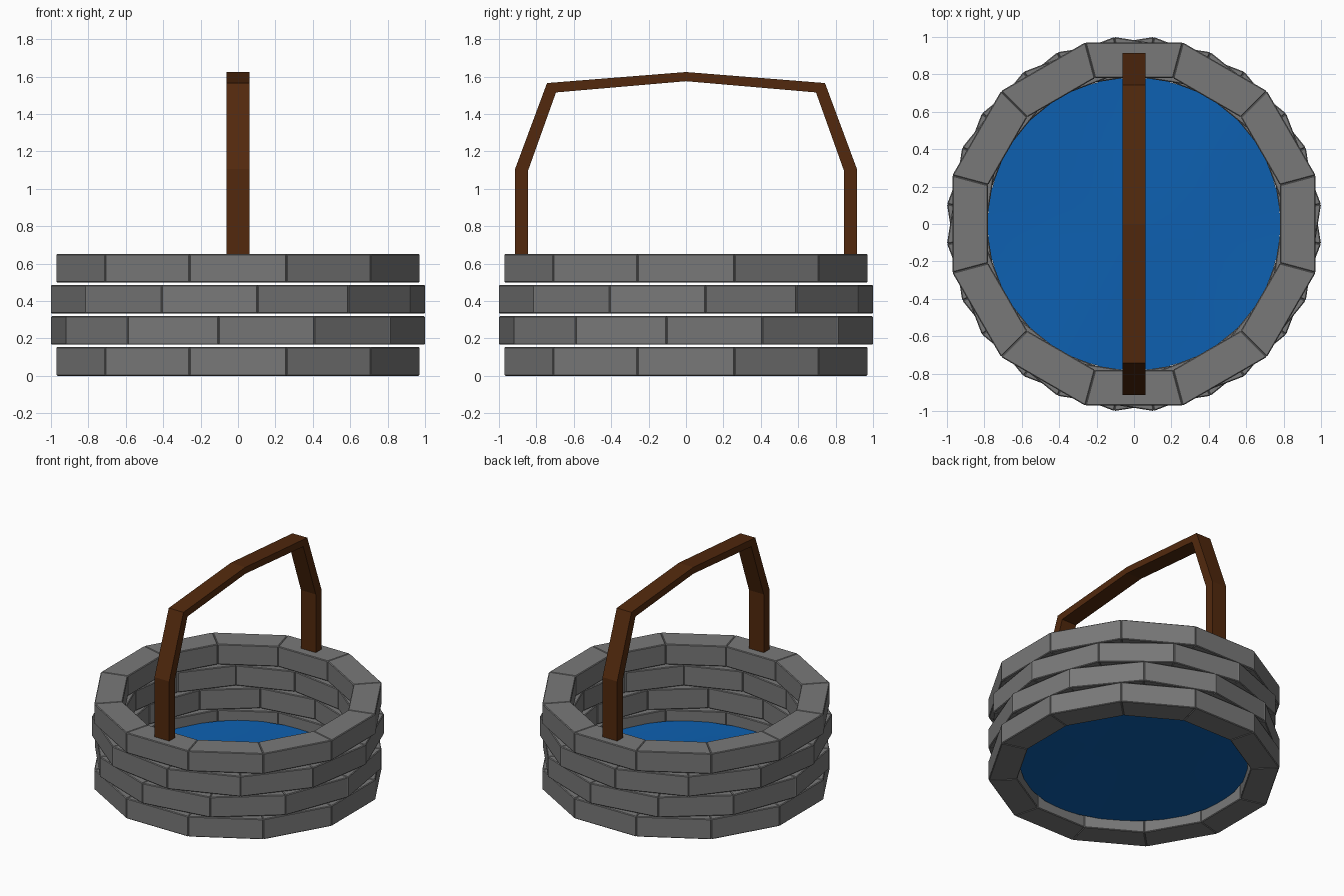
import bpy, bmesh
from math import radians, sin, cos, tan

if "Cube" in bpy.data.objects:
    bpy.data.objects.remove(bpy.data.objects["Cube"])

N = 12                      # stones per course
R_OUT, R_IN = 0.971, 0.78   # distance to the flat outer / inner faces
STONE_H, PITCH = 0.154, 0.166


def material(name, rgb):
    mat = bpy.data.materials.new(name)
    mat.diffuse_color = (*rgb, 1)
    mat.use_nodes = True
    mat.node_tree.nodes["Principled BSDF"].inputs["Base Color"].default_value = mat.diffuse_color
    return mat


def make_object(name, bm, mat):
    bmesh.ops.recalc_face_normals(bm, faces=bm.faces)
    mesh = bpy.data.meshes.new(name)
    bm.to_mesh(mesh)
    bm.free()
    obj = bpy.data.objects.new(name, mesh)
    bpy.context.collection.objects.link(obj)
    mesh.materials.append(mat)
    return obj


def prism(bm, bottom, top):
    """Close the space between two matching loops of points."""
    b = [bm.verts.new(p) for p in bottom]
    t = [bm.verts.new(p) for p in top]
    bm.faces.new(b)
    bm.faces.new(t)
    for i in range(len(b)):
        j = (i + 1) % len(b)
        bm.faces.new((b[i], b[j], t[j], t[i]))


# Four courses of wedge-shaped stones, the middle two turned either way
stone = material("dark_stone", (0.19, 0.19, 0.19))
for level, turn in enumerate((0, 9, -9, 0)):
    bm = bmesh.new()
    z = level * PITCH
    for k in range(N):
        a = radians(turn + k * 360 / N)
        half = [r * tan(radians(180 / N)) for r in (R_IN, R_OUT)]
        flat = [(R_IN, -half[0]), (R_OUT, -half[1]), (R_OUT, half[1]), (R_IN, half[0])]
        pts = [(x * cos(a) - y * sin(a), x * sin(a) + y * cos(a)) for x, y in flat]
        prism(bm, [(x, y, z) for x, y in pts], [(x, y, z + STONE_H) for x, y in pts])
    course = make_object(f"stone_course_{level + 1}", bm, stone)
    bevel = course.modifiers.new("worn_edges", 'BEVEL')
    bevel.width = 0.005
    bevel.segments = 1

# Gently rippled water surface low inside the wall
bm = bmesh.new()
bmesh.ops.create_circle(bm, cap_ends=True, cap_tris=True, segments=32, radius=0.785)
bmesh.ops.subdivide_edges(bm, edges=bm.edges[:], cuts=3, use_grid_fill=True)
for v in bm.verts:
    v.co.z = 0.075 + 0.006 * sin(5 * v.co.x + 1) * cos(4 * v.co.y)
for f in bm.faces:
    f.smooth = True
make_object("water", bm, material("water_blue", (0.004, 0.118, 0.44)))

# Bent wooden arch: outer and inner outline in y-z, mirrored, extruded in x
outer = [(0.914, 0.64), (0.914, 1.105), (0.743, 1.565), (0, 1.624)]
inner = [(0.845, 0.64), (0.845, 1.095), (0.695, 1.515), (0, 1.575)]


def mirrored(path):
    return path + [(-y, z) for y, z in reversed(path[:-1])]


bm = bmesh.new()
rows = []
for (yo, zo), (yi, zi) in zip(mirrored(outer), mirrored(inner)):
    rows.append([bm.verts.new(p) for p in (
        (-0.062, yo, zo), (0.062, yo, zo), (0.062, yi, zi), (-0.062, yi, zi))])
for r, s in zip(rows, rows[1:]):
    for i in range(4):
        j = (i + 1) % 4
        bm.faces.new((r[i], r[j], s[j], s[i]))
bm.faces.new(rows[0])
bm.faces.new(rows[-1])
make_object("wooden_arch", bm, material("brown_wood", (0.085, 0.022, 0.004)))
